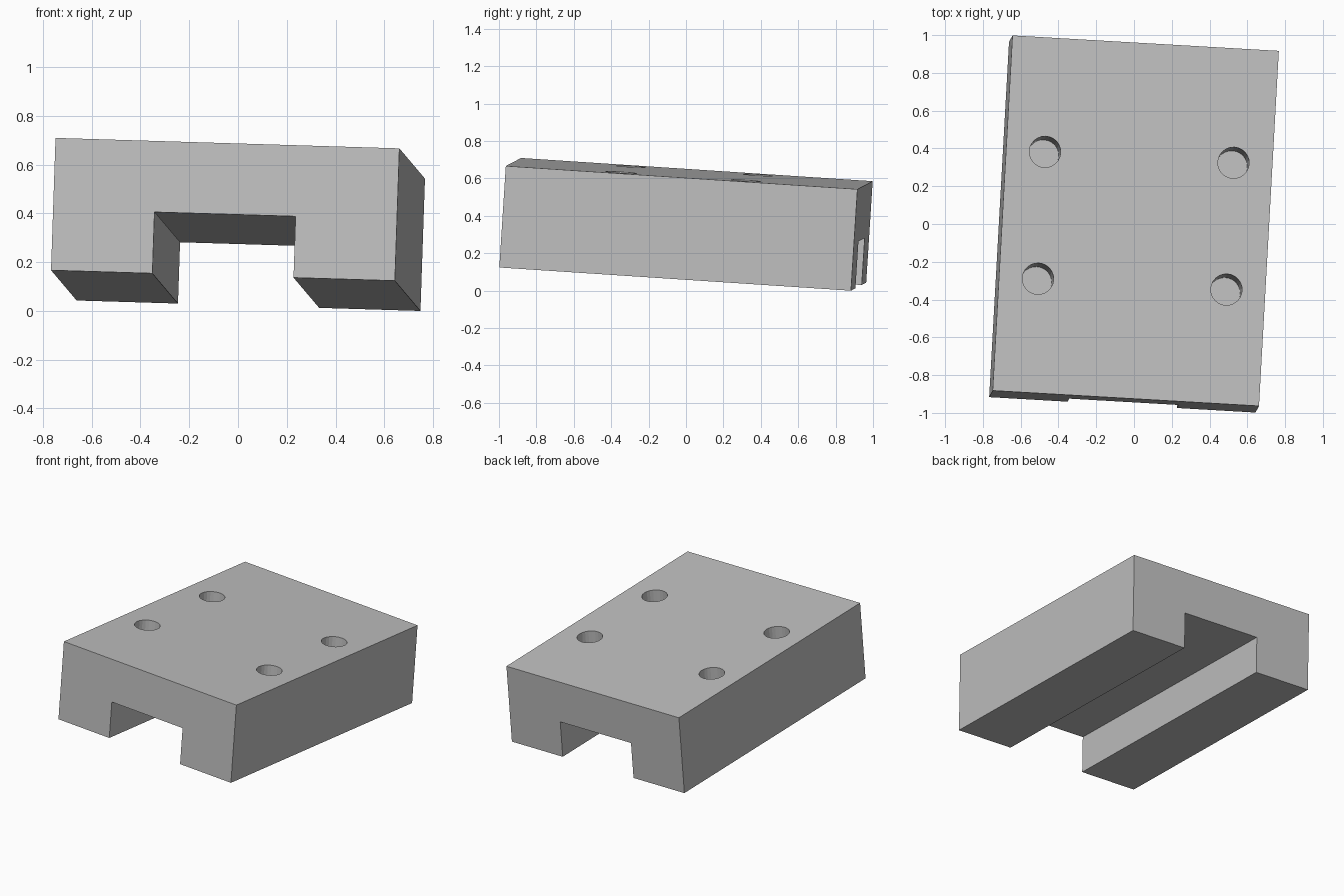
import bpy
import bmesh
from mathutils import Matrix, Vector

cube = bpy.data.objects.get("Cube")
if cube:
    bpy.data.objects.remove(cube, do_unlink=True)

WIDTH, LENGTH, HEIGHT = 1.413, 1.887, 0.544
CHANNEL_WIDTH, CHANNEL_DEPTH = 0.58, 0.252
HOLE_X, HOLE_Y, HOLE_RADIUS, HOLE_DEPTH = 0.5, 0.337, 0.083, 0.3


def make_object(name, bm):
    bmesh.ops.recalc_face_normals(bm, faces=bm.faces)
    mesh = bpy.data.meshes.new(name)
    bm.to_mesh(mesh)
    bm.free()
    obj = bpy.data.objects.new(name, mesh)
    bpy.context.collection.objects.link(obj)
    return obj


# Block: channelled cross-section, mirrored and extruded along its length
half, inner = WIDTH / 2, CHANNEL_WIDTH / 2
bottom, top = -HEIGHT / 2, HEIGHT / 2
right_side = [(inner, bottom + CHANNEL_DEPTH), (inner, bottom), (half, bottom), (half, top)]
profile = right_side + [(-x, z) for x, z in reversed(right_side)]
bm = bmesh.new()
face = bm.faces.new([bm.verts.new((x, -LENGTH / 2, z)) for x, z in profile])
extruded = bmesh.ops.extrude_face_region(bm, geom=[face], use_keep_orig=True)
new_verts = [v for v in extruded["geom"] if isinstance(v, bmesh.types.BMVert)]
bmesh.ops.translate(bm, verts=new_verts, vec=(0, LENGTH, 0))
block = make_object("channel_block", bm)

# Four blind holes in the top face
bm = bmesh.new()
for sx in (-1, 1):
    for sy in (-1, 1):
        bmesh.ops.create_cone(
            bm, cap_ends=True, segments=24, radius1=HOLE_RADIUS, radius2=HOLE_RADIUS,
            depth=HOLE_DEPTH * 2, matrix=Matrix.Translation((sx * HOLE_X, sy * HOLE_Y, top)))
cutter = make_object("hole_cutter", bm)
cutter.hide_render = True
drill = block.modifiers.new("holes", "BOOLEAN")
drill.operation = "DIFFERENCE"
drill.solver = "EXACT"
drill.object = cutter
bpy.context.view_layer.objects.active = block
bpy.ops.object.modifier_apply(modifier=drill.name)
bpy.data.objects.remove(cutter, do_unlink=True)

# Plain grey finish
grey = bpy.data.materials.new("plain_grey")
grey.use_nodes = True
color = (0.53, 0.53, 0.53, 1)
grey.diffuse_color = color
grey.node_tree.nodes["Principled BSDF"].inputs["Base Color"].default_value = color
block.data.materials.clear()
block.data.materials.append(grey)

# Tilted resting pose, baked into the mesh
along = Vector((0.105, 1.88, -0.124)).normalized()
across = Vector((1.41, -0.08, -0.043))
across = (across - along * across.dot(along)).normalized()
up = across.cross(along)
pose = Matrix((across, along, up)).transposed().to_4x4()
block.data.transform(pose)
lowest = min(v.co.z for v in block.data.vertices)
block.data.transform(Matrix.Translation((0, 0, -lowest)))
